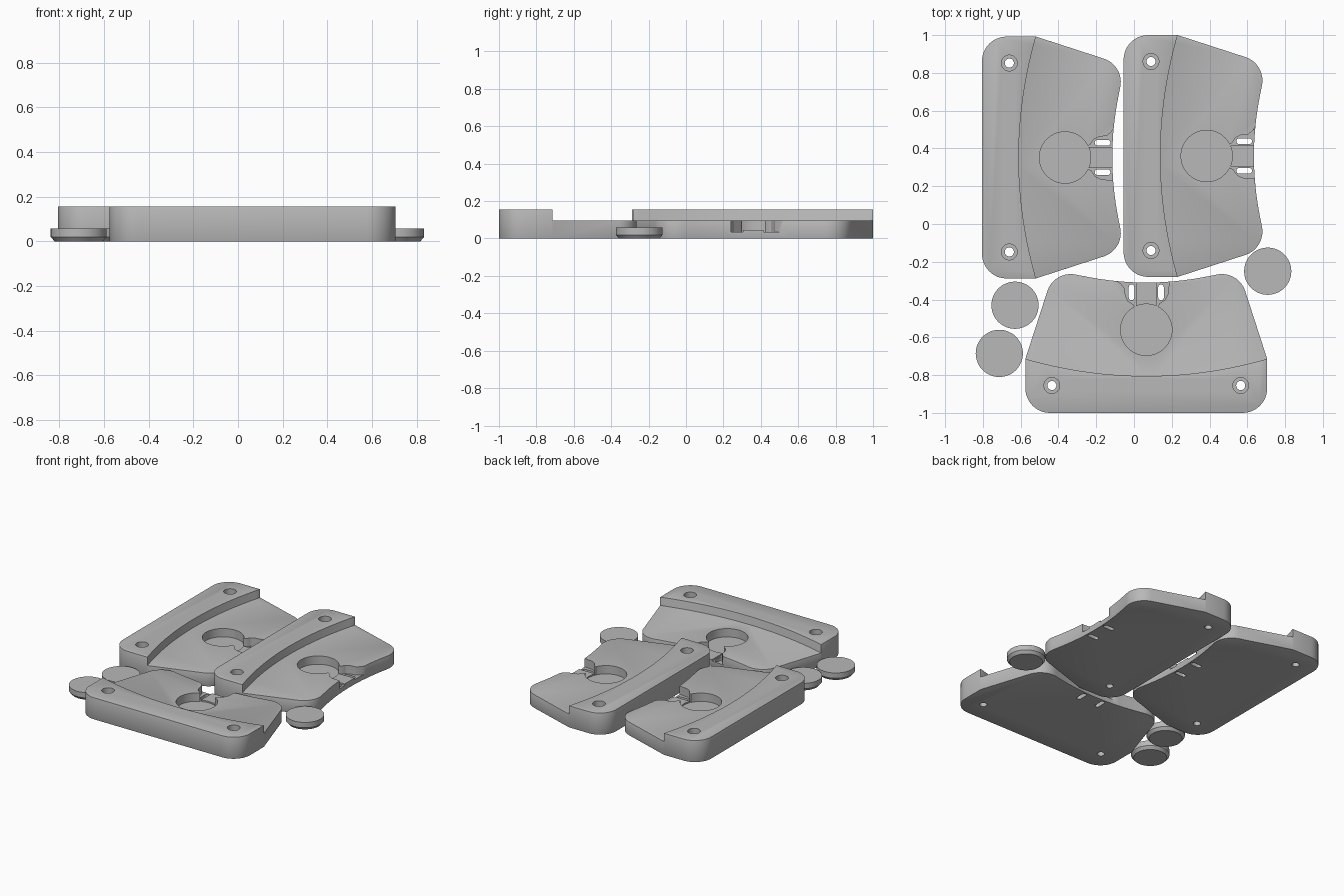
import bpy, bmesh
from math import cos, sin, pi, radians, tau

if "Cube" in bpy.data.objects:
    bpy.data.objects.remove(bpy.data.objects["Cube"])

grey = bpy.data.materials.new("plain_grey")
grey.use_nodes = True
grey.diffuse_color = (0.48, 0.48, 0.48, 1)
grey.node_tree.nodes["Principled BSDF"].inputs["Base Color"].default_value = grey.diffuse_color


def add_object(name, mesh):
    ob = bpy.data.objects.new(name, mesh)
    bpy.context.scene.collection.objects.link(ob)
    return ob


def prism(name, pts, z0, z1):
    """Extrude a flat outline between two heights."""
    bm = bmesh.new()
    face = bm.faces.new([bm.verts.new((x, y, z0)) for x, y in pts])
    ext = bmesh.ops.extrude_face_region(bm, geom=[face])
    top = [v for v in ext["geom"] if isinstance(v, bmesh.types.BMVert)]
    bmesh.ops.translate(bm, verts=top, vec=(0, 0, z1 - z0))
    bmesh.ops.recalc_face_normals(bm, faces=bm.faces)
    mesh = bpy.data.meshes.new(name)
    bm.to_mesh(mesh)
    bm.free()
    return add_object(name, mesh)


def arc(cx, cy, r, a0, a1, n):
    angles = [radians(a0 + (a1 - a0) * i / n) for i in range(n + 1)]
    return [(cx + r * cos(a), cy + r * sin(a)) for a in angles]


def disc(cx, cy, r, n=48):
    return [(cx + r * cos(tau * i / n), cy + r * sin(tau * i / n)) for i in range(n)]


# Plate outline: right half, then mirrored
half = arc(0.51, 0.13, 0.13, -90, 0, 12) + [(0.64, 0.286)]
half += arc(0.40, 0.605, 0.13, 18.4, 103, 12)
half += [(u, 0.69 + 0.31 * u * u) for u in (0.31, 0.25, 0.19, 0.13, 0.07)]
outline = half + [(0, 0.69)] + [(-x, y) for x, y in reversed(half)]
body = prism("plate_body", outline, 0, 0.155)
body.data.materials.append(grey)
cutters = []


def cut(pts, z0, z1=0.3):
    cutter = prism("cutter", pts, z0, z1)
    cutter.hide_render = True
    cutters.append(cutter)
    mod = body.modifiers.new("cut", "BOOLEAN")
    mod.operation = "DIFFERENCE"
    mod.solver = "EXACT"
    mod.object = cutter


# Curved step that leaves the raised ridge
step = [(u / 20, 0.195 + 0.222 * (u / 20) ** 2) for u in range(-16, 17)]
cut(step + [(0.8, 1), (-0.8, 1)], 0.095)

# Softened rims
bevel = body.modifiers.new("soft_edges", "BEVEL")
bevel.width = 0.009
bevel.segments = 2
bevel.limit_method = "ANGLE"
bevel.angle_limit = radians(50)

# Round pocket and the tongue channel leading to the edge
cut(disc(0, 0.44, 0.136, 64), 0.035)
cut([(-0.056, 0.5), (0.056, 0.5), (0.056, 0.8), (-0.056, 0.8)], 0.045)

# Side notches beside the tongue
cut([(-0.055, 0.55), (-0.055, 0.8), (-0.18, 0.8), (-0.16, 0.70), (-0.135, 0.685),
     (-0.115, 0.66), (-0.11, 0.62), (-0.095, 0.59), (-0.07, 0.575)], 0.035)
cut([(0.055, 0.55), (0.055, 0.8), (0.125, 0.8), (0.12, 0.68), (0.115, 0.63),
     (0.1, 0.6), (0.07, 0.58)], 0.035)

for side in (-1, 1):
    # Tie slots with rounded ends
    u = side * 0.078
    cut(arc(u, 0.665, 0.015, 0, 180, 8) + arc(u, 0.612, 0.015, 180, 360, 8), -0.1)
    # Counterbored screw holes
    cut(disc(side * 0.5, 0.145, 0.024, 32), -0.1)
    cut(disc(side * 0.5, 0.145, 0.042, 32), 0.085)

# Bake the plate and place three copies
bpy.context.view_layer.update()
graph = bpy.context.evaluated_depsgraph_get()
plate_mesh = bpy.data.meshes.new_from_object(body.evaluated_get(graph))
plate_mesh.name = "plate"
for ob in cutters + [body]:
    bpy.data.objects.remove(ob)
plate_mesh.shade_smooth()
plate_mesh.set_sharp_from_angle(angle=radians(30))
for name, x, y, turn in (("front_plate", 0.065, -1, 0),
                         ("back_right_plate", -0.805, 0.352, -pi / 2),
                         ("back_left_plate", -0.055, 0.36, -pi / 2)):
    plate = add_object(name, plate_mesh)
    plate.location = (x, y, 0)
    plate.rotation_euler.z = turn

# Loose round caps with a chamfered underside
for name, x, y in (("cap_right_upper", -0.63, -0.43),
                   ("cap_right_lower", -0.713, -0.685),
                   ("cap_left", 0.708, -0.25)):
    rings = ((0.108, 0), (0.125, 0.02), (0.125, 0.058))
    bm = bmesh.new()
    loops = [[bm.verts.new((*p, z)) for p in disc(0, 0, r)] for r, z in rings]
    for low, high in zip(loops, loops[1:]):
        for i in range(len(low)):
            bm.faces.new((low[i - 1], low[i], high[i], high[i - 1]))
    bm.faces.new(loops[0][::-1])
    bm.faces.new(loops[-1])
    mesh = bpy.data.meshes.new(name)
    bm.to_mesh(mesh)
    bm.free()
    mesh.materials.append(grey)
    mesh.shade_smooth()
    mesh.set_sharp_from_angle(angle=radians(30))
    add_object(name, mesh).location = (x, y, 0)
